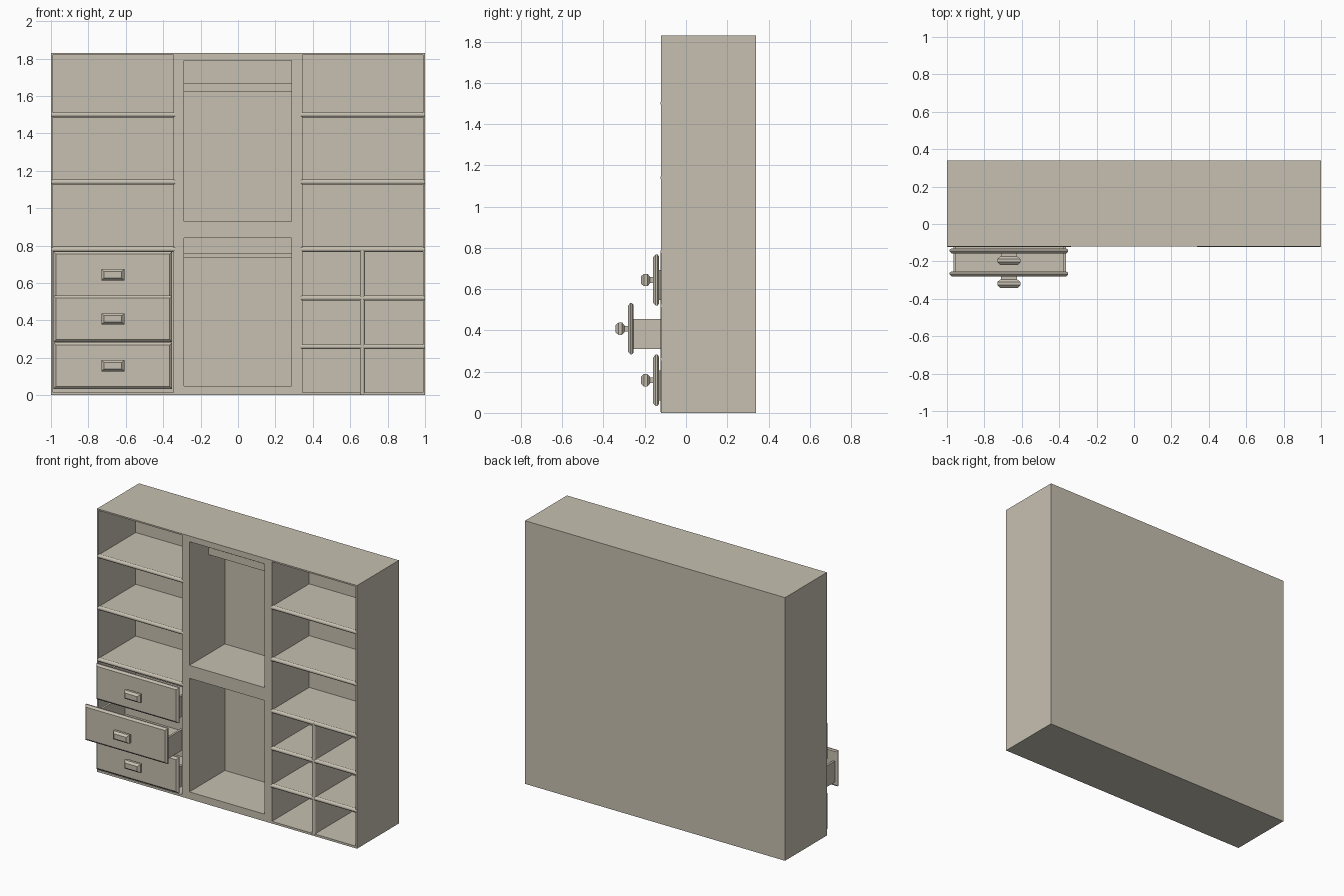
import bpy, bmesh, math
from mathutils import Matrix

if "Cube" in bpy.data.objects:
    bpy.data.objects.remove(bpy.data.objects["Cube"])

mat = bpy.data.materials.new("warm taupe")
mat.diffuse_color = (0.57, 0.525, 0.44, 1)
mat.use_nodes = True
mat.node_tree.nodes["Principled BSDF"].inputs["Base Color"].default_value = mat.diffuse_color


def finish(name, bm):
    bmesh.ops.recalc_face_normals(bm, faces=bm.faces)
    me = bpy.data.meshes.new(name)
    bm.to_mesh(me)
    bm.free()
    me.materials.append(mat)
    ob = bpy.data.objects.new(name, me)
    bpy.context.collection.objects.link(ob)
    return ob


def add_box(bm, x0, x1, y0, y1, z0, z1):
    m = Matrix.Translation(((x0 + x1) / 2, (y0 + y1) / 2, (z0 + z1) / 2))
    bmesh.ops.create_cube(bm, size=1, matrix=m @ Matrix.Diagonal((x1 - x0, y1 - y0, z1 - z0, 1)))


def boxes(name, *dims):
    bm = bmesh.new()
    for d in dims:
        add_box(bm, *d)
    return finish(name, bm)


def loft(name, cx, cz, rings):
    """Stack of rectangles along y: (y, half width, half height)."""
    bm = bmesh.new()
    prev = None
    for y, hx, hz in rings:
        ring = [bm.verts.new((cx + sx * hx, y, cz + sz * hz))
                for sx, sz in ((-1, -1), (1, -1), (1, 1), (-1, 1))]
        if prev:
            for i in range(4):
                j = (i + 1) % 4
                bm.faces.new((prev[i], prev[j], ring[j], ring[i]))
        else:
            bm.faces.new(ring)
        prev = ring
    bm.faces.new(prev)
    return finish(name, bm)


def bead(name, a, b, vertical=False):
    """Rounded front edging; a and b are (x, z) end points."""
    r, y = 0.014, -0.110
    length = (b[1] - a[1]) if vertical else (b[0] - a[0])
    m = Matrix.Translation(((a[0] + b[0]) / 2, y, (a[1] + b[1]) / 2))
    if not vertical:
        m = m @ Matrix.Rotation(math.pi / 2, 4, 'Y')
    bm = bmesh.new()
    bmesh.ops.create_cone(bm, cap_ends=True, segments=16, radius1=r, radius2=r, depth=length, matrix=m)
    ob = finish(name, bm)
    bpy.context.view_layer.objects.active = ob
    ob.select_set(True)
    bpy.ops.object.shade_smooth_by_angle()
    ob.select_set(False)


# Carcass: one block with four bays cut out of the front
carcass = boxes("carcass", (-1, 1, -0.12, 0.34, 0, 1.83))
cutter = boxes("bay_cutter",
               (-0.99, -0.345, -0.3, 0.29, 0.015, 1.82),
               (0.345, 0.99, -0.3, 0.29, 0.015, 1.82),
               (-0.29, 0.287, -0.3, 0.27, 0.93, 1.79),
               (-0.29, 0.287, -0.3, 0.27, 0.05, 0.84))
cutter.hide_render = True
mod = carcass.modifiers.new("bays", 'BOOLEAN')
mod.operation = 'DIFFERENCE'
mod.solver = 'EXACT'
mod.object = cutter
bpy.context.view_layer.objects.active = carcass
bpy.ops.object.modifier_apply(modifier=mod.name)
bpy.data.objects.remove(cutter)

# Shelves with rounded edging
for side, x0, x1, heights in (("left", -0.997, -0.338, (0.78, 1.14, 1.50)),
                              ("right", 0.338, 0.997, (0.26, 0.52, 0.78, 1.14, 1.50))):
    for z in heights:
        boxes(side + "_shelf", (x0 + 0.004, x1 - 0.004, -0.11, 0.295, z - 0.01, z + 0.01))
        bead(side + "_shelf_edging", (x0, z), (x1, z))

# Upright divider of the pigeonholes
boxes("divider", (0.655, 0.675, -0.11, 0.295, 0.01, 0.78))
bead("divider_edging", (0.665, 0.005), (0.665, 0.785), True)

# Hanging rails in the middle bays
boxes("upper_rail", (-0.295, 0.292, 0.09, 0.13, 1.62, 1.67))
boxes("lower_rail", (-0.295, 0.292, 0.19, 0.215, 0.735, 0.76))

# Drawers: bevelled front, open box and bevelled pull; the middle one is pulled out
cx = -0.669
for label, cz, b in (("bottom", 0.158, -0.132), ("middle", 0.408, -0.255), ("top", 0.644, -0.132)):
    f = b - 0.027
    loft(label + "_drawer_front", cx, cz,
         [(b, 0.308, 0.116), (b - 0.006, 0.317, 0.124),
          (b - 0.015, 0.317, 0.124), (f, 0.304, 0.111)])
    x0, x1, z0, z1, y1 = -0.966, -0.363, cz - 0.098, cz + 0.048, b + 0.385
    t = 0.015
    boxes(label + "_drawer_box",
          (x0, x0 + t, b, y1, z0, z1), (x1 - t, x1, b, y1, z0, z1),
          (x0 + t, x1 - t, y1 - t, y1, z0, z1),
          (x0 + t, x1 - t, b, y1 - t, z0, z0 + t))
    loft(label + "_drawer_pull", cx, cz,
         [(f + 0.003, 0.043, 0.014), (f - 0.016, 0.043, 0.014),
          (f - 0.016, 0.047, 0.017), (f - 0.028, 0.062, 0.030),
          (f - 0.045, 0.062, 0.030), (f - 0.060, 0.047, 0.017)])
